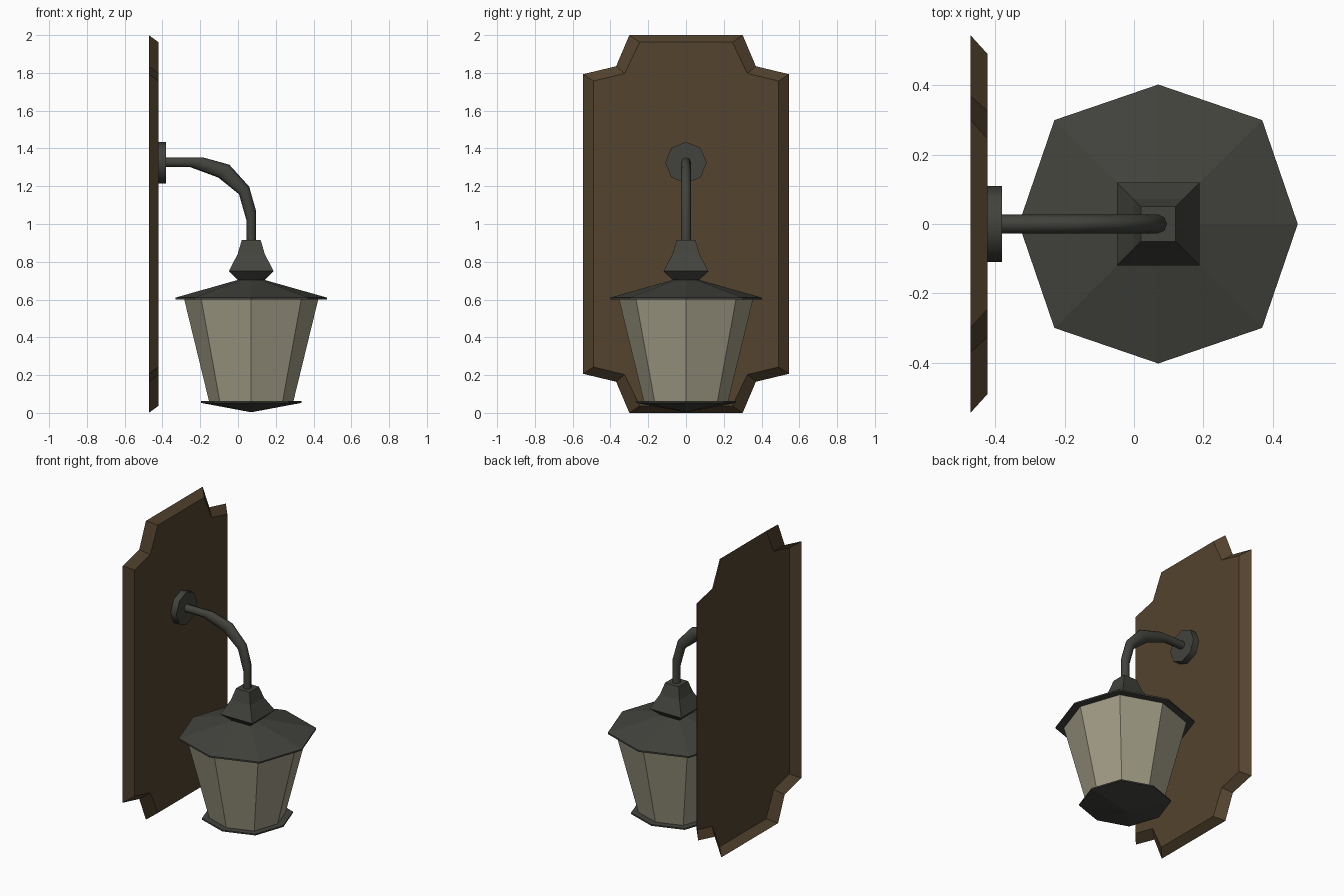
import bpy, bmesh, math

if "Cube" in bpy.data.objects:
    bpy.data.objects.remove(bpy.data.objects["Cube"])


def material(name, rgb):
    m = bpy.data.materials.new(name)
    lin = [((c / 255 + 0.055) / 1.055) ** 2.4 for c in rgb]
    m.diffuse_color = (*lin, 1)
    m.use_nodes = True
    m.node_tree.nodes["Principled BSDF"].inputs["Base Color"].default_value = m.diffuse_color
    return m


WOOD = material("brown wood", (83, 67, 46))
METAL = material("dark metal", (66, 67, 61))
GLASS = material("cream glass", (162, 157, 134))
CX = 0.07  # lantern axis


def loft(name, rings, mat, start=True, end=True, smooth=False):
    """Skin through a list of equal-length point rings, with optional end caps."""
    bm = bmesh.new()
    vs = [[bm.verts.new(p) for p in ring] for ring in rings]
    n = len(vs[0])
    for a, b in zip(vs, vs[1:]):
        for i in range(n):
            j = (i + 1) % n
            bm.faces.new((a[i], a[j], b[j], b[i]))
    caps = [bm.faces.new(vs[0]), bm.faces.new(vs[-1])]
    bmesh.ops.recalc_face_normals(bm, faces=bm.faces)
    for f in bm.faces:
        f.smooth = smooth and f not in caps
    # Caps guide the normals, then unwanted ones are opened
    for f in [c for c, keep in zip(caps, (start, end)) if not keep]:
        bm.faces.remove(f)
    for e in bm.edges:
        if any(c.is_valid and c in e.link_faces for c in caps):
            e.smooth = False
    me = bpy.data.meshes.new(name)
    bm.to_mesh(me)
    bm.free()
    me.materials.append(mat)
    ob = bpy.data.objects.new(name, me)
    bpy.context.collection.objects.link(ob)
    return ob


# Cross-sections around the lantern axis
OCTAGON = [(1, 0), (.745, .745), (0, 1), (-.745, .745),
           (-1, 0), (-.745, -.745), (0, -1), (.745, -.745)]
SQUARE = [(1, 1), (-1, 1), (-1, -1), (1, -1)]


def stack(name, section, profile, mat, **kw):
    rings = [[(CX + r * x, r * y, z) for x, y in section] for r, z in profile]
    return loft(name, rings, mat, **kw)


# Wall plaque: mirrored quarter outline, bevelled rim, open at the back
def plaque_ring(x, quarter):
    right = quarter + [(y, -z) for y, z in reversed(quarter)]
    full = right + [(-y, -z) for y, z in right]
    return [(x, y, 1 + z) for y, z in full]


loft("wall_plaque", [
    plaque_ring(-0.472, [(0.30, 1.0), (0.37, 0.835), (0.545, 0.793)]),
    plaque_ring(-0.422, [(0.245, 0.963), (0.325, 0.797), (0.49, 0.757)]),
], WOOD, start=False)

# Round mount
angles = [i * math.pi / 4 for i in range(8)]
loft("mount_disc", [[(x, 0.11 * math.cos(a), 1.325 + 0.11 * math.sin(a))
                     for a in angles] for x in (-0.422, -0.38)],
     METAL, start=False, smooth=True)

# Curved arm: centre (x, z) and half-width vector of each ring
path = [(-0.385, 1.327, 0, .026), (-0.22, 1.327, .033, .026),
        (-0.075, 1.28, .029, .034), (0.032, 1.178, .027, .02),
        (0.07, 1.045, .025, .026), (0.07, 0.91, .025, 0)]
loft("arm", [[(x + u * math.cos(a), 0.027 * math.sin(a), z + w * math.cos(a))
              for a in angles] for x, z, u, w in path],
     METAL, start=False, end=False, smooth=True)

# Lantern
stack("cap", SQUARE, [(0.07, 0.703), (0.119, 0.75), (0.072, 0.84),
                      (0.05, 0.915)], METAL, start=False)
stack("roof", OCTAGON, [(0.402, 0.600), (0.402, 0.610), (0.07, 0.704)], METAL)
stack("glass", OCTAGON, [(0.223, 0.06), (0.355, 0.602)], GLASS,
      start=False, end=False)
stack("base", OCTAGON, [(0.003, 0.004), (0.266, 0.053), (0.266, 0.062)], METAL)
